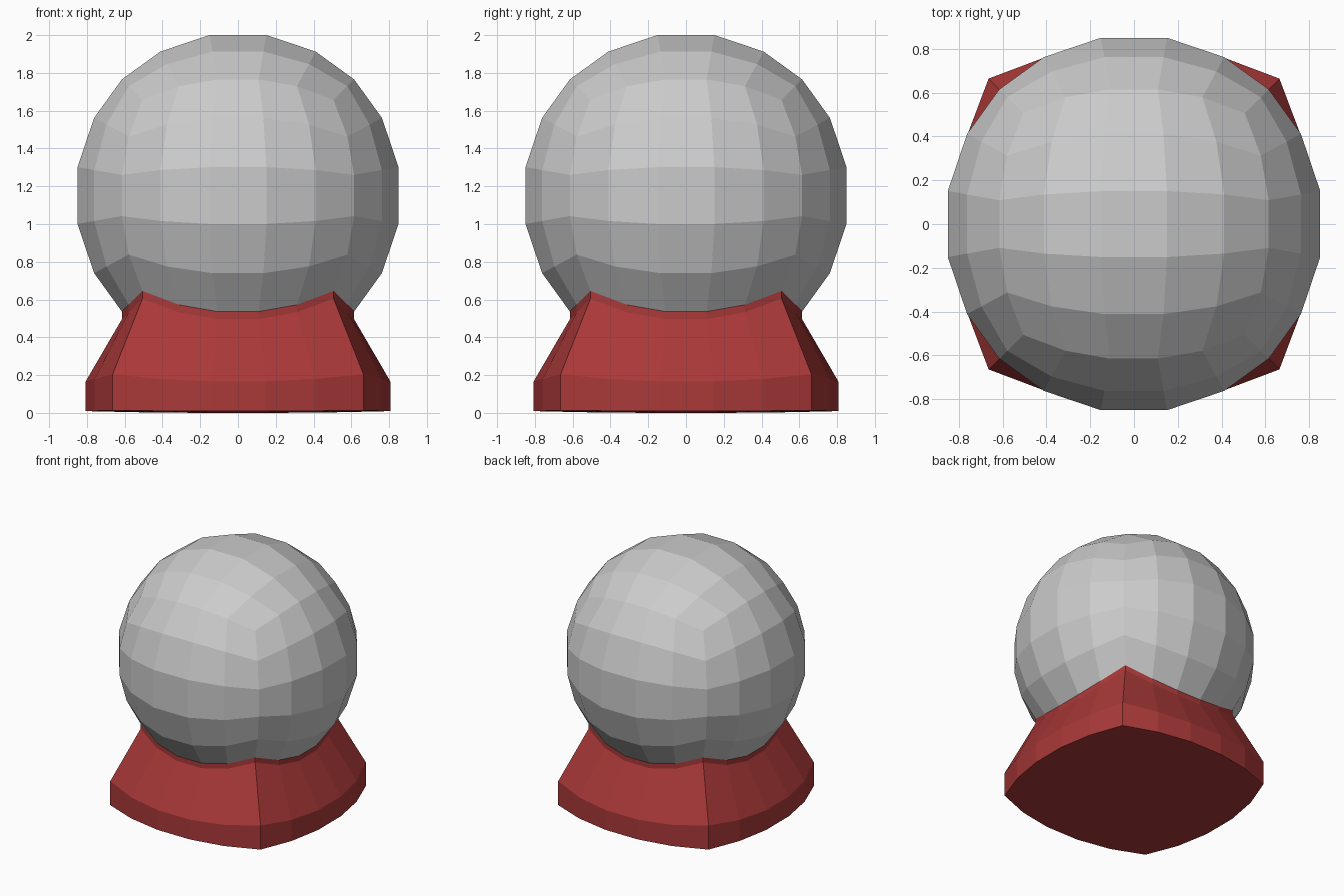
import bpy, bmesh
from mathutils import Vector

if "Cube" in bpy.data.objects:
    bpy.data.objects.remove(bpy.data.objects["Cube"])

R, CZ = 0.876, 1.151                          # ball radius and centre height
STEPS = [-1, -0.54, -0.177, 0.177, 0.54, 1]   # grid spacing on each cube side
N = len(STEPS)


def sphere_point(axis, sign, i, j):
    """Grid point of one cube side pushed out onto the sphere."""
    p = Vector((0, 0, 0))
    p[axis] = sign
    p[(axis + 1) % 3] = STEPS[i]
    p[(axis + 2) % 3] = STEPS[j]
    return p.normalized() * R + Vector((0, 0, CZ))


def add_patch(bm, point):
    """Fill a square grid of quads from point(i, j)."""
    v = [[bm.verts.new(point(i, j)) for j in range(N)] for i in range(N)]
    for i in range(N - 1):
        for j in range(N - 1):
            bm.faces.new((v[i][j], v[i + 1][j], v[i + 1][j + 1], v[i][j + 1]))


def finish(bm, name, color=None):
    bmesh.ops.remove_doubles(bm, verts=bm.verts[:], dist=0.0005)
    bmesh.ops.recalc_face_normals(bm, faces=bm.faces[:])
    mesh = bpy.data.meshes.new(name)
    bm.to_mesh(mesh)
    bm.free()
    obj = bpy.data.objects.new(name, mesh)
    bpy.context.collection.objects.link(obj)
    if color:
        mat = bpy.data.materials.new(name + "_paint")
        mat.diffuse_color = color
        mat.use_nodes = True
        mat.node_tree.nodes["Principled BSDF"].inputs["Base Color"].default_value = mat.diffuse_color
        mesh.materials.append(mat)
    return obj


# Ball: a faceted cube-sphere, open where the base takes over
bm = bmesh.new()
for axis, sign in ((0, 1), (0, -1), (1, 1), (1, -1), (2, 1)):
    add_patch(bm, lambda i, j: sphere_point(axis, sign, i, j))
finish(bm, "ball")


# Base: the ball's lower rim carried down, flared out, then dropped to the floor
def ring_point(level, i, j):
    p = sphere_point(2, -1, i, j)
    s = 1.0 if level < 2 else 1.312
    z = (p.z, p.z - 0.04, 0.167 + 0.35 * (p.z - 0.537), 0.04 * (p.z - 0.301))[level]
    return Vector((p.x * s, p.y * s, z))


M = N - 1
border = ([(k, 0) for k in range(M)] + [(M, k) for k in range(M)] +
          [(M - k, M) for k in range(M)] + [(0, M - k) for k in range(M)])
bm = bmesh.new()
rings = [[bm.verts.new(ring_point(lv, i, j)) for i, j in border] for lv in range(4)]
for a, b in zip(rings, rings[1:]):
    for k in range(len(border)):
        n = (k + 1) % len(border)
        bm.faces.new((a[k], a[n], b[n], b[k]))
# Underside of the base
add_patch(bm, lambda i, j: ring_point(3, i, j))
finish(bm, "base", (0.4, 0.04, 0.04, 1))
